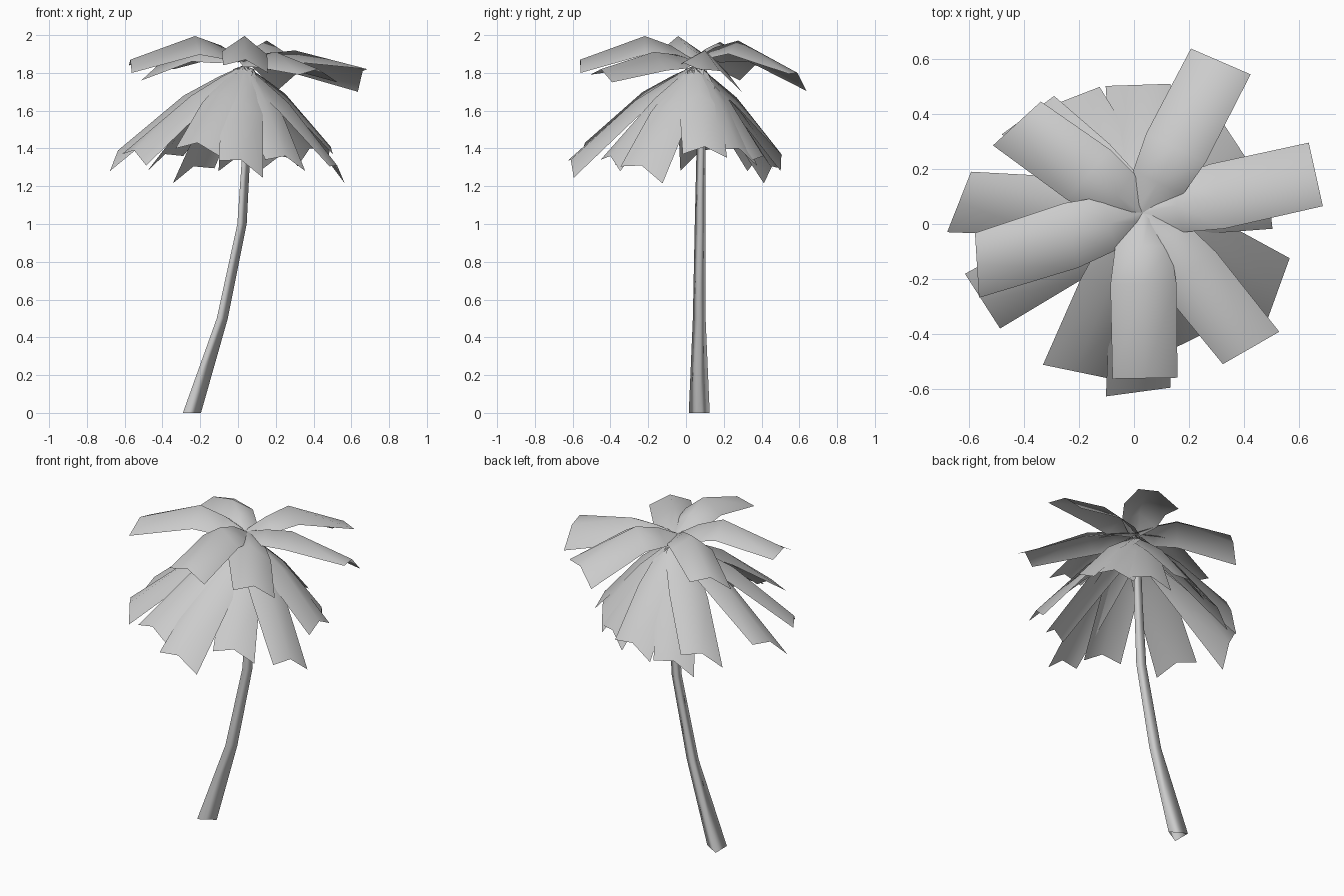
import bpy
import bmesh
import math
from mathutils import Matrix, Vector

cube = bpy.data.objects.get("Cube")
if cube:
    bpy.data.objects.remove(cube, do_unlink=True)

grey = bpy.data.materials.new("plain_grey")
grey.use_nodes = True
grey.diffuse_color = (0.6, 0.6, 0.6, 1)
grey.node_tree.nodes["Principled BSDF"].inputs["Base Color"].default_value = (0.6, 0.6, 0.6, 1)


def finish(name, bm):
    mesh = bpy.data.meshes.new(name)
    bm.to_mesh(mesh)
    bm.free()
    mesh.materials.append(grey)
    obj = bpy.data.objects.new(name, mesh)
    bpy.context.collection.objects.link(obj)
    bpy.ops.object.select_all(action='DESELECT')
    obj.select_set(True)
    bpy.context.view_layer.objects.active = obj
    bpy.ops.object.shade_smooth()


def bridge(bm, rows, closed=False):
    for a, b in zip(rows, rows[1:]):
        n = len(a)
        for i in range(n if closed else n - 1):
            j = (i + 1) % n
            bm.faces.new((a[i], a[j], b[j], b[i]))


def frond(name, root, tip, stations, arch, roll, twist):
    """Ridged leaf; stations hold (reach, ridge height above chord, half width, side drop)."""
    bm = bmesh.new()
    root, tip = Vector(root), Vector(tip)
    flat = Vector((tip.x - root.x, tip.y - root.y, 0)).normalized()
    rows = []
    for t, rise, half, drop in stations:
        left = Matrix.Rotation(math.radians(90 + twist * t), 3, 'Z') @ flat
        ridge = root.lerp(tip, t) + Vector((0, 0, rise * arch))
        rows.append([bm.verts.new(ridge + left * half * s
                                  - Vector((0, 0, abs(s) * drop + s * roll * t)))
                     for s in (1, 0, -1)])
    bridge(bm, rows)
    finish(name, bm)


# Curved tapering three-sided trunk, open at the base: x, y, z, radius
path = [(-0.26, 0.07, 0, 0.064), (-0.093, 0.07, 0.5, 0.039), (0.013, 0.075, 1.0, 0.033),
        (0.038, 0.08, 1.4, 0.028), (0.035, 0.06, 1.84, 0.024)]
bm = bmesh.new()
angles = [math.radians(120 * k) for k in range(3)]
rings = [[bm.verts.new((x + r * math.cos(a), y + r * math.sin(a), z)) for a in angles]
         for x, y, z, r in path]
bridge(bm, rings, closed=True)
finish("trunk", bm)

# Upper crown of arched fronds: tip, arch strength, roll, twist
upper_shape = [(0, 0, 0.03, 0.01), (0.2, 0.075, 0.1, 0.07), (0.43, 0.125, 0.12, 0.09), (1, 0, 0.118, 0.05)]
upper_tips = [(0.315, 0.59, 1.80, 1.05, 0.045, 4), (0.66, 0.18, 1.81, 0.6, 0.06, 0),
              (0.425, -0.45, 1.82, 0.5, 0.02, -9), (0.04, -0.56, 1.87, 1.0, 0.02, 0),
              (-0.57, -0.15, 1.87, 1.0, 0.02, -14), (-0.425, 0.365, 1.84, 0.85, 0.03, -12)]
for i, (x, y, z, arch, roll, twist) in enumerate(upper_tips):
    frond(f"upper_frond_{i + 1}", (0.03, 0.04, 1.87), (x, y, z), upper_shape, arch, roll, twist)

# Lower skirt of hanging fronds: tip, roll, twist
lower_shape = [(0, 0, 0.055, 0.02), (0.2, 0.03, 0.09, 0.05), (0.48, 0.055, 0.11, 0.07), (1, 0, 0.118, 0.05)]
lower_tips = [(-0.635, 0.08, 1.39, 0.06, -19), (-0.55, -0.28, 1.39, 0.03, 3),
              (-0.215, -0.535, 1.43, 0.02, 11), (0.015, -0.61, 1.34, 0.045, 9),
              (0.25, -0.4, 1.36, 0.03, 0), (0.525, -0.235, 1.31, 0.045, 10),
              (0.49, 0.1, 1.41, 0.01, 0), (0.38, 0.28, 1.40, 0.045, 0),
              (0.22, 0.41, 1.36, 0.03, 0), (0.015, 0.505, 1.37, 0.04, 0),
              (-0.235, 0.455, 1.305, 0.04, -12), (-0.385, 0.395, 1.37, 0.04, -14)]
for i, (x, y, z, roll, twist) in enumerate(lower_tips):
    frond(f"lower_frond_{i + 1}", (0.03, 0.05, 1.84), (x, y, z), lower_shape, 1.0, roll, twist)
